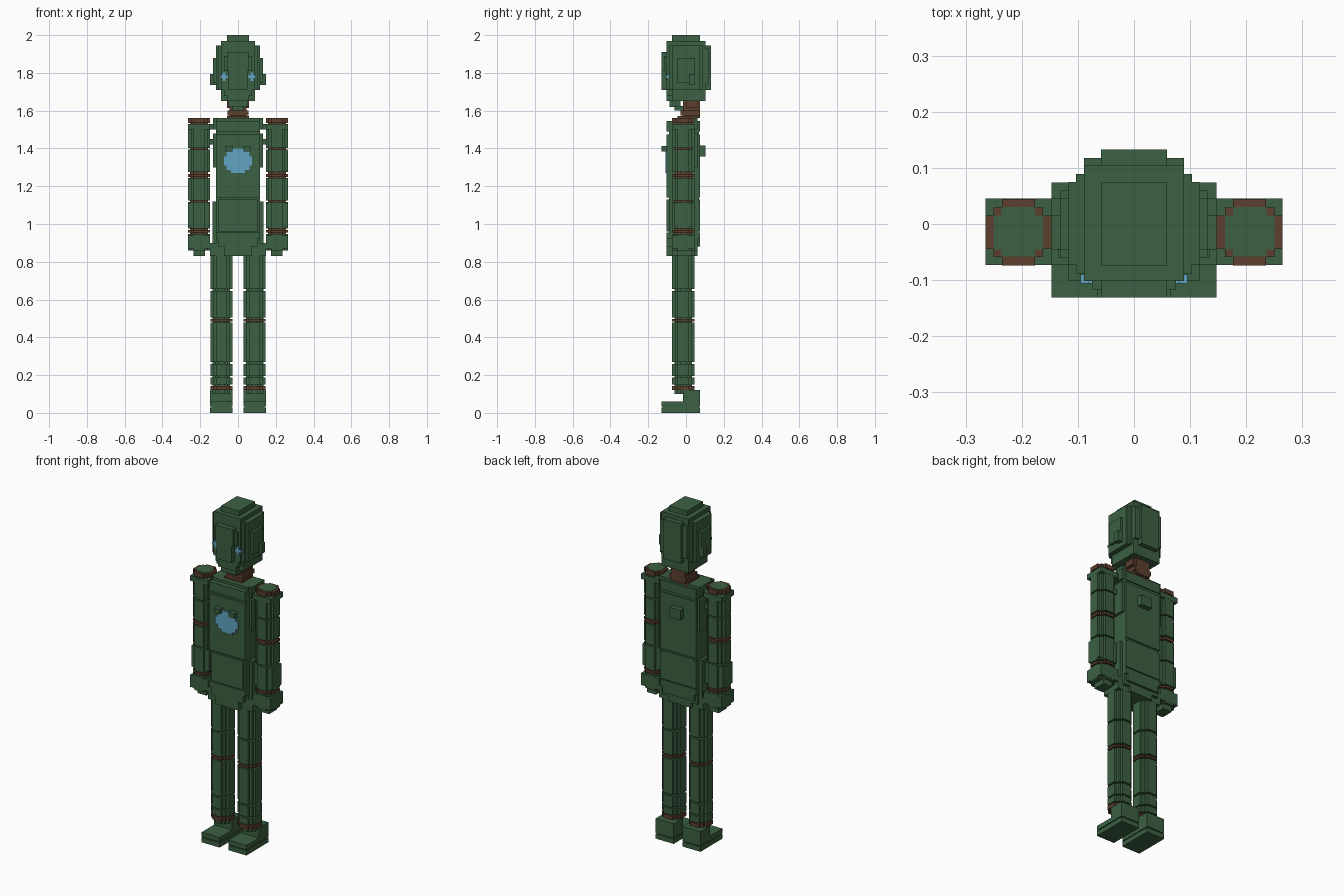
import bpy, bmesh

if "Cube" in bpy.data.objects:
    bpy.data.objects.remove(bpy.data.objects["Cube"], do_unlink=True)

V = 2 / 136  # block size


def material(name, rgb):
    m = bpy.data.materials.new(name)
    m.diffuse_color = (*rgb, 1)
    m.use_nodes = True
    bsdf = m.node_tree.nodes["Principled BSDF"]
    bsdf.inputs["Base Color"].default_value = (*rgb, 1)
    bsdf.inputs["Roughness"].default_value = 0.8
    return m


GREEN = material("dark green", (0.045, 0.117, 0.054))
BROWN = material("rust brown", (0.107, 0.050, 0.027))
BLUE = material("light blue", (0.122, 0.371, 0.552))


def part(name, boxes, mat):
    """One object from boxes (x0, x1, y0, y1, z0, z1)."""
    bm = bmesh.new()
    for x0, x1, y0, y1, z0, z1 in boxes:
        for v in bmesh.ops.create_cube(bm, size=1)["verts"]:
            v.co = ((x0 + x1) / 2 + v.co.x * (x1 - x0),
                    (y0 + y1) / 2 + v.co.y * (y1 - y0),
                    (z0 + z1) / 2 + v.co.z * (z1 - z0))
    me = bpy.data.meshes.new(name)
    bm.to_mesh(me)
    bm.free()
    me.materials.append(mat)
    ob = bpy.data.objects.new(name, me)
    bpy.context.collection.objects.link(ob)
    return ob


def mid(w, *r):
    """Box centred on x with half width w."""
    return (-w, w, *r)


def both(name, boxes, mat):
    """Left and right copies of a part given on the +x side."""
    part("left_" + name, boxes, mat)
    part("right_" + name, [(-b[1], -b[0], *b[2:]) for b in boxes], mat)


def column(x, z0, z1, cut=V, shrink=0.0):
    """Stepped octagonal limb section centred on x."""
    h, y = 4 * V - shrink, -V
    return [(x - h, x + h, y - h + 2 * cut, y + h - 2 * cut, z0, z1),
            (x - h + cut, x + h - cut, y - h + cut, y + h - cut, z0, z1),
            (x - h + 2 * cut, x + h - 2 * cut, y - h, y + h, z0, z1)]


# Head: nested slabs giving a blocky egg
part("head", [
    mid(0.059, -0.075, 0.075, 1.65, 2.0),
    mid(0.089, -0.102, 0.104, 1.71, 1.97),
    mid(0.089, -0.075, 0.104, 1.65, 1.97),
    mid(0.117, -0.073, 0.075, 1.71, 1.945),
    mid(0.059, -0.102, 0.133, 1.71, 1.945),
    mid(0.089, -0.102, 0.118, 1.74, 1.93),
    mid(0.103, -0.088, 0.089, 1.71, 1.945)], GREEN)
part("face_plate", [
    mid(0.059, -0.131, -0.09, 1.81, 1.91),
    mid(0.050, -0.131, -0.09, 1.71, 1.82),
    mid(0.075, -0.117, -0.09, 1.81, 1.89)], GREEN)
part("jaw", [
    mid(0.075, -0.102, 0.0, 1.68, 1.72),
    mid(0.059, -0.102, -0.06, 1.65, 1.69),
    mid(0.050, -0.088, -0.03, 1.62, 1.66)], GREEN)
both("ear", [(0.11, 0.147, 0.015, 0.045, 1.735, 1.794),
             (0.11, 0.132, -0.045, 0.045, 1.75, 1.88)], GREEN)
both("eye", [(0.053, 0.095, -0.106, -0.09, 1.772, 1.787),
             (0.067, 0.081, -0.106, -0.09, 1.757, 1.802)], BLUE)

# Neck with rings
part("neck", [
    mid(0.044, -0.015, 0.074, 1.56, 1.66),
    mid(0.058, 0.0, 0.06, 1.615, 1.65),
    mid(0.055, -0.03, 0.074, 1.575, 1.60),
    mid(0.058, -0.045, 0.06, 1.55, 1.572)], BROWN)
part("throat", [mid(0.03, -0.06, 0.0, 1.60, 1.625)], GREEN)

# Torso: core, chest and belly plates, tapered pelvis
part("torso", [
    mid(0.117, -0.073, 0.06, 0.95, 1.56),
    mid(0.132, -0.06, 0.06, 1.50, 1.56),
    mid(0.132, -0.06, 0.06, 1.30, 1.48),
    mid(0.117, -0.09, 0.068, 0.95, 1.545),
    mid(0.117, -0.102, 0.074, 1.49, 1.545),
    mid(0.117, -0.102, 0.074, 1.14, 1.475),
    mid(0.103, -0.102, 0.074, 0.96, 1.13),
    mid(0.117, -0.09, 0.074, 0.96, 1.12)], GREEN)
part("pelvis", [
    mid(0.117, -0.102, 0.074, 0.92, 0.955),
    mid(0.103, -0.102, 0.074, 0.88, 0.93),
    mid(0.117, -0.073, 0.06, 0.86, 0.93),
    mid(0.075, -0.102, 0.06, 0.83, 0.89)], GREEN)
both("hip", [(0.03, 0.147, -0.073, 0.045, 0.83, 0.90),
             (0.10, 0.135, -0.06, 0.045, 0.89, 1.12)], GREEN)
part("back_box", [mid(0.037, 0.07, 0.104, 1.357, 1.415)], GREEN)
both("chest_tab", [(0.03, 0.066, -0.131, -0.09, 1.385, 1.412)], GREEN)

# Chest light: stepped disc set on the plate
part("chest_light", [
    mid(0.037, -0.108, -0.10, 1.27, 1.40),
    mid(0.060, -0.108, -0.10, 1.285, 1.385),
    mid(0.075, -0.108, -0.10, 1.31, 1.357)], BLUE)

# Arms: sections separated by rust rings
AX = 0.206
both("shoulder_ring", column(AX, 1.535, 1.56), BROWN)
both("shoulder_cap", [(AX - 0.044, AX + 0.044, -0.045, 0.015, 1.54, 1.562),
                      (AX - 0.03, AX + 0.03, -0.058, 0.03, 1.54, 1.562)], GREEN)
both("shoulder_joint", [(0.11, 0.16, -0.045, 0.03, 1.50, 1.53),
                        (0.12, 0.16, -0.03, 0.015, 1.42, 1.45)], GREEN)
both("arm_core", column(AX, 0.90, 1.54, shrink=0.012), BROWN)
both("upper_arm", column(AX, 1.275, 1.395) + column(AX, 1.403, 1.525)
     + [(AX - 0.059, AX + 0.059, -0.073, 0.045, 1.50, 1.53)], GREEN)
both("elbow_ring", column(AX, 1.25, 1.266), BROWN)
both("forearm", column(AX, 1.125, 1.243) + column(AX, 0.975, 1.117)
     + [(AX - 0.059, AX + 0.059, -0.06, 0.03, 0.985, 1.11)], GREEN)
both("wrist_ring", column(AX, 0.955, 0.968), BROWN)
both("hand", column(AX, 0.86, 0.947)
     + [(AX - 0.059, AX + 0.059, -0.073, 0.045, 0.87, 0.94),
        (AX - 0.03, AX + 0.03, -0.045, 0.03, 0.83, 0.87)], GREEN)

# Legs: same construction, longer
LX = 0.088
both("leg_core", column(LX, 0.10, 0.84, shrink=0.012), GREEN)
both("thigh", column(LX, 0.655, 0.84) + column(LX, 0.505, 0.645), GREEN)
both("knee_ring", column(LX, 0.485, 0.498), BROWN)
both("shin", column(LX, 0.27, 0.478) + column(LX, 0.195, 0.26)
     + column(LX, 0.15, 0.187), GREEN)
both("ankle_ring", column(LX, 0.122, 0.143), BROWN)

# Feet
both("foot", [(0.029, 0.147, -0.131, 0.074, 0.0, 0.028),
              (0.035, 0.141, -0.125, 0.068, 0.02, 0.04),
              (0.029, 0.147, -0.131, 0.074, 0.033, 0.06),
              (0.029, 0.147, -0.015, 0.074, 0.05, 0.12)], GREEN)
